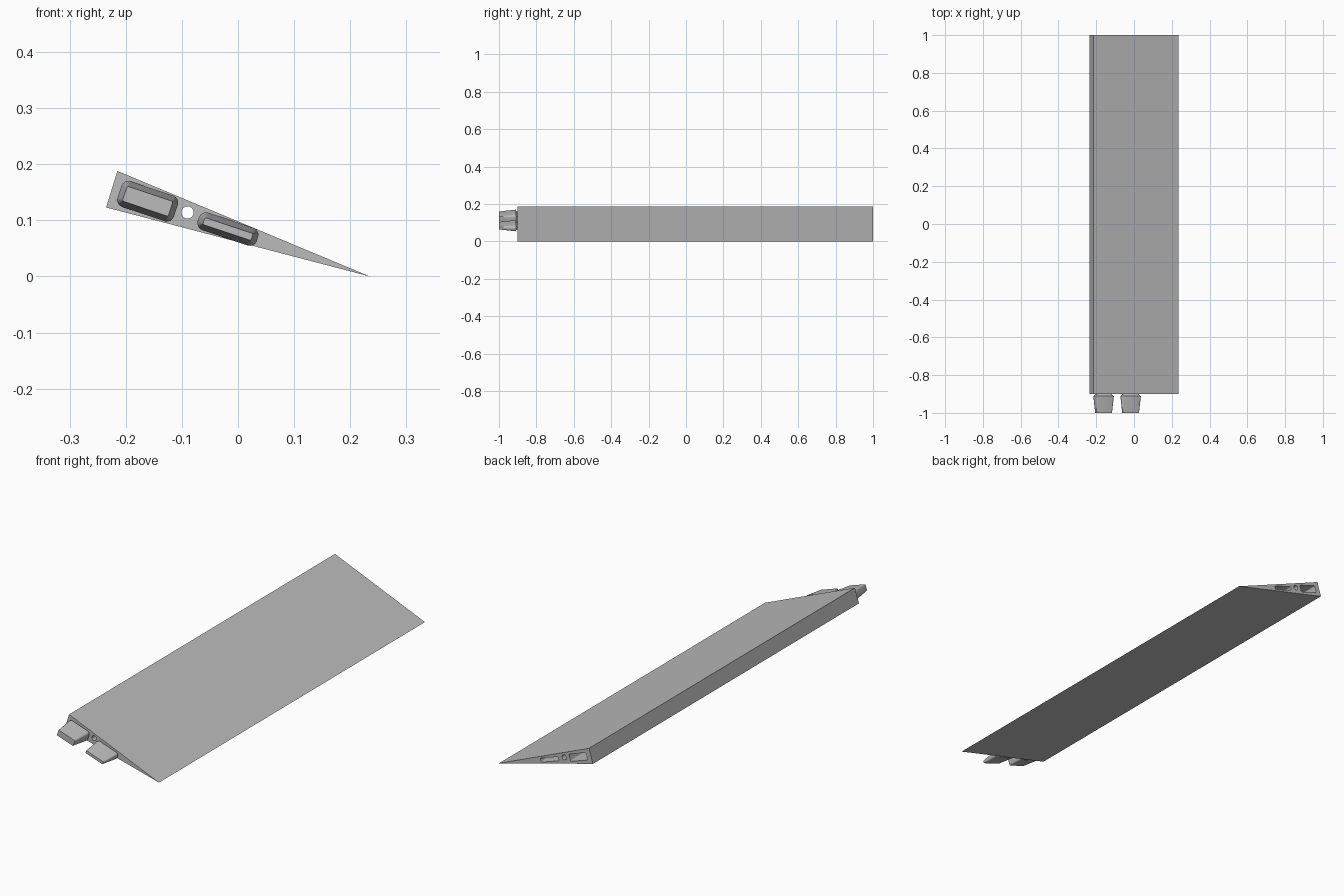
import bpy, bmesh, math
from mathutils import Vector

old = bpy.data.objects.get("Cube")
if old:
    bpy.data.objects.remove(old)

grey = bpy.data.materials.new("plain grey")
grey.use_nodes = True
colour = (0.5, 0.5, 0.5, 1)
grey.diffuse_color = colour
grey.node_tree.nodes["Principled BSDF"].inputs["Base Color"].default_value = colour

TILT = math.radians(-18.6)
FRONT, BACK, TIP = -0.9, 1.0, -1.0


def loft(name, rings):
    """Skin equal-length rings of points and cap both ends."""
    bm = bmesh.new()
    loops = [[bm.verts.new(p) for p in ring] for ring in rings]
    n = len(loops[0])
    for a, b in zip(loops, loops[1:]):
        for i in range(n):
            j = (i + 1) % n
            bm.faces.new((a[i], a[j], b[j], b[i]))
    bm.faces.new(loops[0])
    bm.faces.new(loops[-1])
    bmesh.ops.recalc_face_normals(bm, faces=bm.faces)
    mesh = bpy.data.meshes.new(name)
    bm.to_mesh(mesh)
    bm.free()
    mesh.materials.append(grey)
    obj = bpy.data.objects.new(name, mesh)
    bpy.context.collection.objects.link(obj)
    return obj


def slot_ring(cx, cz, w, h, y, grow=0.0, corner=0.003):
    """Tilted rounded rectangle at depth y, grown outward by 'grow'."""
    pts, r = [], corner + grow
    for k, (sx, sz) in enumerate(((1, 1), (-1, 1), (-1, -1), (1, -1))):
        for s in range(5):
            a = math.pi / 2 * (k + s / 4)
            u = sx * (w / 2 - corner) + r * math.cos(a)
            v = sz * (h / 2 - corner) + r * math.sin(a)
            pts.append(Vector((cx + u * math.cos(TILT) - v * math.sin(TILT), y,
                               cz + u * math.sin(TILT) + v * math.cos(TILT))))
    return pts


def circle(cx, cz, r, y, n=32):
    return [(cx + r * math.cos(2 * math.pi * i / n), y,
             cz + r * math.sin(2 * math.pi * i / n)) for i in range(n)]


def smooth(obj):
    bpy.ops.object.select_all(action='DESELECT')
    obj.select_set(True)
    bpy.context.view_layer.objects.active = obj
    bpy.ops.object.shade_smooth_by_angle(angle=math.radians(30))


# Wedge body
profile = [(-0.215, 0.188), (-0.235, 0.123), (0.235, 0.0)]
body = loft("wedge_body", [[(x, y, z) for x, z in profile] for y in (FRONT, BACK)])

# Tongues on the front with matching sockets in the back
slots = {"thick": (-0.161, 0.134, 0.086, 0.028),
         "thin": (-0.018, 0.0845, 0.091, 0.013)}
FILLET = 0.01
cutters = []
for label, slot in slots.items():
    rings = [slot_ring(*slot, FRONT + 0.005, FILLET)]
    for s in range(7):
        a = math.pi / 2 * s / 6
        rings.append(slot_ring(*slot, FRONT - FILLET * math.sin(a),
                               FILLET * (1 - math.cos(a))))
    rings.append(slot_ring(*slot, TIP))
    smooth(loft(label + "_tongue", rings))
    cutters.append(loft(label + "_socket_cutter",
                        [slot_ring(*slot, y, 0.002) for y in (BACK - 0.11, BACK + 0.02)]))

# Rod hole along the whole body
cutters.append(loft("rod_hole_cutter",
                    [circle(-0.09, 0.114, 0.011, y) for y in (FRONT - 0.05, BACK + 0.05)]))

# Cut the sockets and the hole, then discard the cutters
bpy.context.view_layer.objects.active = body
for cutter in cutters:
    mod = body.modifiers.new(cutter.name, 'BOOLEAN')
    mod.operation = 'DIFFERENCE'
    mod.solver = 'EXACT'
    mod.object = cutter
    bpy.ops.object.modifier_apply(modifier=mod.name)
    bpy.data.objects.remove(cutter)
smooth(body)
